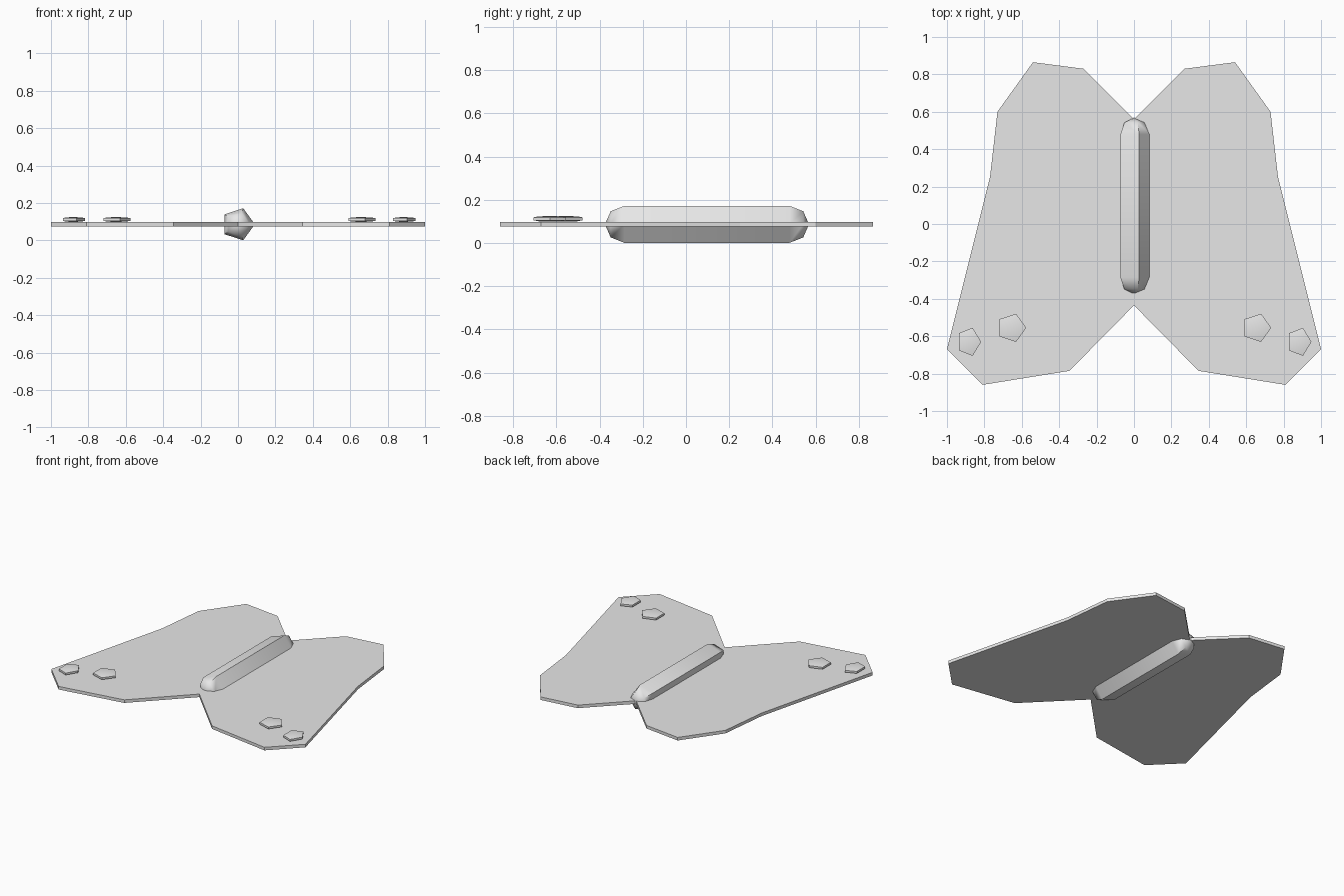
import bpy, bmesh
from math import sin, cos, pi, radians

if "Cube" in bpy.data.objects:
    bpy.data.objects.remove(bpy.data.objects["Cube"])

GREY = (0.8, 0.8, 0.8, 1)
grey = bpy.data.materials.new("plain grey")
grey.use_nodes = True
grey.diffuse_color = GREY
grey.node_tree.nodes["Principled BSDF"].inputs["Base Color"].default_value = GREY

MID = 0.0865   # height of the wing plane


def finish(name, bm, smooth=False):
    bmesh.ops.recalc_face_normals(bm, faces=bm.faces)
    mesh = bpy.data.meshes.new(name)
    bm.to_mesh(mesh)
    bm.free()
    mesh.materials.append(grey)
    obj = bpy.data.objects.new(name, mesh)
    bpy.context.collection.objects.link(obj)
    if smooth:
        bpy.ops.object.select_all(action='DESELECT')
        obj.select_set(True)
        bpy.context.view_layer.objects.active = obj
        bpy.ops.object.shade_smooth_by_angle(angle=radians(50))
    return obj


def capsule(name, place, half, cap, radius, sides=5):
    """Five-sided capsule; place(u, v, w) maps cross-section and axis to space."""
    bm = bmesh.new()
    stations = [(-half - cap * sin(pi / 4), cos(pi / 4)), (-half, 1),
                (half, 1), (half + cap * sin(pi / 4), cos(pi / 4))]
    rings = [[bm.verts.new(place(radius * r * cos(2 * pi * i / sides),
                                 radius * r * sin(2 * pi * i / sides), w))
              for i in range(sides)] for w, r in stations]
    for a, b in zip(rings, rings[1:]):
        for i in range(sides):
            j = (i + 1) % sides
            bm.faces.new((a[i], a[j], b[j], b[i]))
    for ring, w in ((rings[0], -half - cap), (rings[-1], half + cap)):
        pole = bm.verts.new(place(0, 0, w))
        for i in range(sides):
            bm.faces.new((ring[i], ring[(i + 1) % sides], pole))
    return finish(name, bm, smooth=True)


# Wings: one flat mirrored outline, extruded to a thin plate
half_outline = [(0, 0.56), (0.27, 0.83), (0.54, 0.865), (0.73, 0.6), (0.77, 0.25),
                (1, -0.67), (0.81, -0.86), (0.345, -0.785), (0, -0.435)]
outline = half_outline + [(-x, y) for x, y in half_outline[-2:0:-1]]
bm = bmesh.new()
face = bm.faces.new([bm.verts.new((x, y, MID - 0.011)) for x, y in outline])
top = bmesh.ops.extrude_face_region(bm, geom=[face])["geom"]
bmesh.ops.translate(bm, vec=(0, 0, 0.022),
                    verts=[v for v in top if isinstance(v, bmesh.types.BMVert)])
finish("wings", bm)

# Body: long capsule lying along y
capsule("body", lambda u, v, w: (u, w + 0.097, MID + v), 0.382, 0.09, 0.09)

# Wing spots: flattened five-sided discs near the front tips
for side, label in ((1, "left"), (-1, "right")):
    for size, x, y, squeeze in (("large", 0.655, -0.555, 1), ("small", 0.883, -0.63, 0.83)):
        capsule(f"{label}_{size}_spot",
                lambda u, v, w: (side * x + u * squeeze, y + v, 0.112 + w),
                0.007, 0.006, 0.079)
